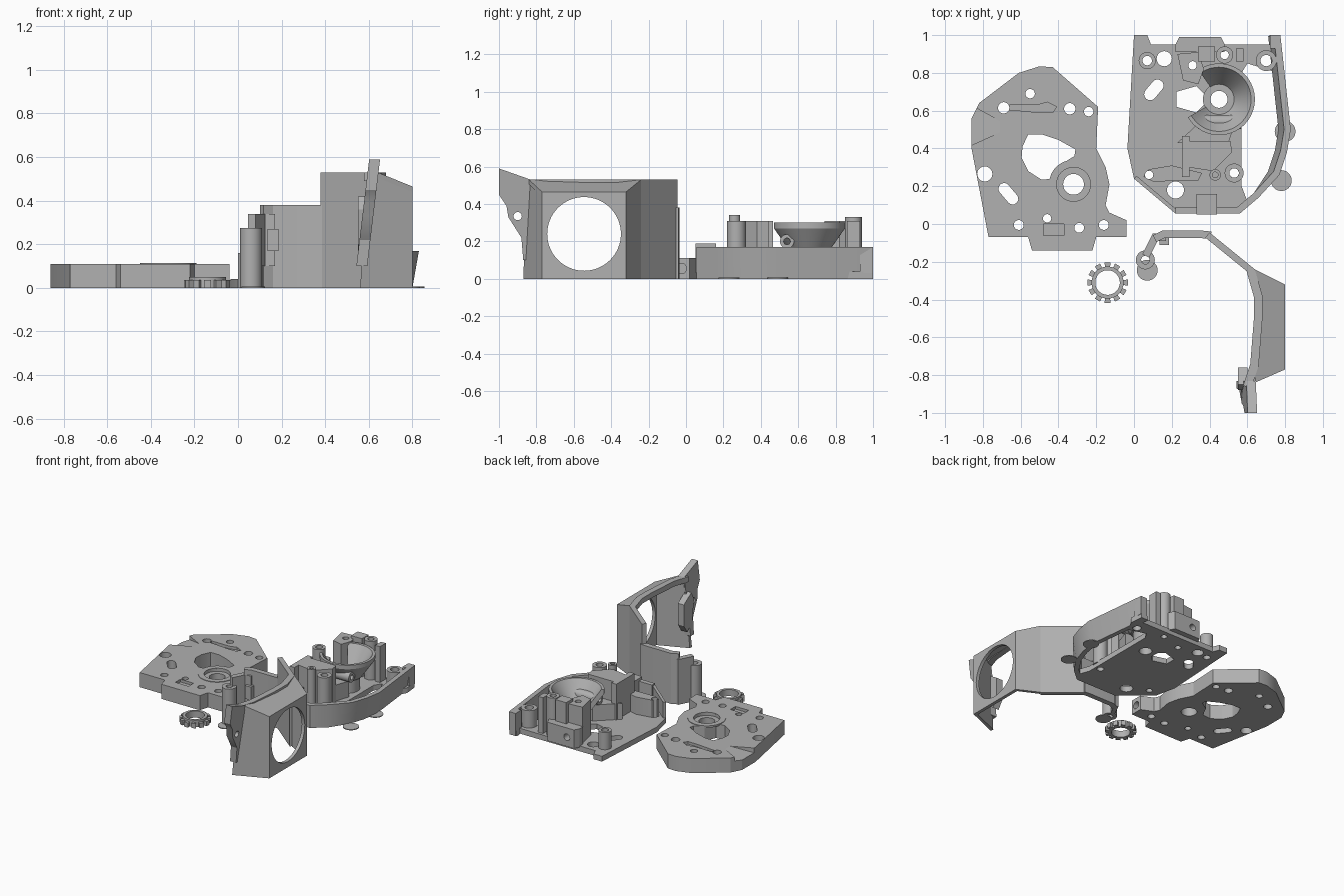
import bpy, bmesh, math
from mathutils import Vector

grey = bpy.data.materials.new("plain grey")
grey.diffuse_color = (0.44, 0.44, 0.44, 1)

def shade(ob):
    bpy.ops.object.select_all(action='DESELECT')
    ob.select_set(True)
    bpy.context.view_layer.objects.active = ob
    bpy.ops.object.shade_smooth_by_angle(angle=math.radians(25))

def finish(name, bm):
    bmesh.ops.recalc_face_normals(bm, faces=bm.faces)
    me = bpy.data.meshes.new(name)
    bm.to_mesh(me)
    bm.free()
    ob = bpy.data.objects.new(name, me)
    bpy.context.collection.objects.link(ob)
    me.materials.append(grey)
    shade(ob)
    return ob

def loft(name, lo, hi):
    """Solid between two matching outlines."""
    bm = bmesh.new()
    a, b = [bm.verts.new(p) for p in lo], [bm.verts.new(p) for p in hi]
    bm.faces.new(a[::-1])
    bm.faces.new(b)
    for i in range(len(a)):
        j = (i + 1) % len(a)
        bm.faces.new((a[i], a[j], b[j], b[i]))
    return finish(name, bm)

def prism(name, pts, a, b, axis='z'):
    """Closed outline swept from a to b along an axis."""
    put = {'z': lambda p, h: (p[0], p[1], h), 'x': lambda p, h: (h, p[0], p[1]),
           'y': lambda p, h: (p[0], h, p[1])}[axis]
    return loft(name, [put(p, a) for p in pts], [put(p, b) for p in pts])

def circle(x, y, r, n=32):
    return [(x + r * math.cos(2 * math.pi * i / n), y + r * math.sin(2 * math.pi * i / n)) for i in range(n)]

def slot(x, y, length, r, deg):
    a = math.radians(deg)
    u = Vector((math.cos(a), math.sin(a))) * length / 2
    ends = [(1, a - math.pi / 2 + math.pi * i / 8) for i in range(9)] + [(-1, a + math.pi / 2 + math.pi * i / 8) for i in range(9)]
    return [(x + s * u.x + r * math.cos(t), y + s * u.y + r * math.sin(t)) for s, t in ends]

def rect(x0, y0, x1, y1):
    return [(x0, y0), (x1, y0), (x1, y1), (x0, y1)]

def subtract(ob, c):
    m = ob.modifiers.new("cut", 'BOOLEAN')
    m.object, m.operation, m.solver = c, 'DIFFERENCE', 'EXACT'
    bpy.context.view_layer.objects.active = ob
    bpy.ops.object.modifier_apply(modifier="cut")
    bpy.data.objects.remove(c)
    shade(ob)

def cut(ob, outlines, a=-0.1, b=0.8, axis='z'):
    for pts in outlines:
        subtract(ob, prism("cutter", pts, a, b, axis))

def wall(name, path, z0, z1, t, lean=0.0):
    """Wall on the left of a path; lean pulls the foot of it towards -x."""
    P = [Vector(p) for p in path]
    inner = []
    for i, p in enumerate(P):
        d1 = (P[i] - P[i - 1]).normalized() if i else (P[1] - P[0]).normalized()
        d2 = (P[i + 1] - P[i]).normalized() if i < len(P) - 1 else d1
        n = Vector((-d1.y - d2.y, d1.x + d2.x)).normalized()
        inner.append(p + n * t / max(0.5, n.dot(Vector((-d1.y, d1.x)))))
    ob = prism(name, [tuple(p) for p in P + inner[::-1]], z0, z1)
    for v in ob.data.vertices:
        if v.co.z < z0 + 0.001 and v.co.x > 0.68:
            v.co.x -= lean

def sweep(name, x, y, section, a0=0, a1=360, n=48):
    """Closed (radius, z) section turned around a vertical axis."""
    bm = bmesh.new()
    full = a1 - a0 == 360
    rings = []
    for i in range(n if full else n + 1):
        a = math.radians(a0 + (a1 - a0) * i / n)
        rings.append([bm.verts.new((x + r * math.cos(a), y + r * math.sin(a), z)) for r, z in section])
    k = len(section)
    for i in range(n):
        A, B = rings[i], rings[(i + 1) % len(rings)]
        for j in range(k):
            bm.faces.new((A[j], B[j], B[(j + 1) % k], A[(j + 1) % k]))
    if not full:
        bm.faces.new(rings[0])
        bm.faces.new(rings[-1][::-1])
    return finish(name, bm)

def tube(name, x, y, r, hole, z0, z1):
    return sweep(name, x, y, [(hole, z0), (r, z0), (r, z1), (hole, z1)])

# --- cover plate on the left
plate = prism("cover_plate", [(-0.61, 0.8), (-0.5, 0.835), (-0.43, 0.83), (-0.19, 0.62), (-0.2, 0.4),
              (-0.15, 0.3), (-0.13, 0.21), (-0.15, 0.1), (-0.13, 0.06), (-0.04, 0.02), (-0.04, -0.07),
              (-0.2, -0.07), (-0.22, -0.14), (-0.54, -0.14), (-0.56, -0.07), (-0.77, -0.07),
              (-0.86, 0.4), (-0.86, 0.56), (-0.82, 0.64)], 0, 0.11)
cut(plate, [circle(*h) for h in [(-0.55, 0.69, .025), (-0.34, 0.61, .03), (-0.24, 0.595, .025), (-0.69, 0.615, .03),
    (-0.79, 0.265, .04), (-0.61, -0.005, .026), (-0.46, 0.03, .022), (-0.29, -0.02, .026), (-0.16, -0.005, .026),
    (-0.32, 0.21, .055)]])
cut(plate, [slot(-0.665, 0.16, 0.07, 0.03, -50),
            [(-0.59, 0.41), (-0.56, 0.475), (-0.49, 0.475), (-0.4, 0.445), (-0.31, 0.395), (-0.315, 0.36),
             (-0.38, 0.32), (-0.42, 0.24), (-0.49, 0.235), (-0.56, 0.28), (-0.595, 0.35)]])
# recesses, bearing seat and side screw hole
cut(plate, [circle(-0.32, 0.21, 0.09), [(-0.66, 0.605), (-0.5, 0.59), (-0.43, 0.59), (-0.41, 0.62),
            (-0.46, 0.645), (-0.51, 0.63), (-0.66, 0.63)], rect(-0.48, -0.06, -0.37, 0.0)], 0.09, 0.3)
cut(plate, [circle(-0.025, 0.055, 0.028, 20)], -0.12, 0, 'x')
# sloped scoop at the left edge
subtract(plate, loft("wedge", [(-0.92, 0.39, 0.06), (-0.7, 0.49, 0.112), (-0.7, 0.54, 0.112), (-0.92, 0.66, 0.06)],
                     [(-0.92, 0.39, 0.2), (-0.7, 0.49, 0.2), (-0.7, 0.54, 0.2), (-0.92, 0.66, 0.2)]))
tube("cover_bearing_ring", -0.32, 0.21, 0.13, 0.09, 0.1, 0.114)

# --- main body floor and walls
floor = prism("body_floor", [(0, 1), (0.07, 1), (0.09, 0.95), (0.57, 0.95), (0.72, 0.95), (0.72, 1), (0.77, 1),
              (0.78, 0.9), (0.73, 0.81), (0.6, 0.85), (0.57, 0.8), (0.57, 0.2), (0.6, 0.12),
              (0.56, 0.06), (0.22, 0.06), (0, 0.24), (-0.035, 0.4)], 0, 0.04)
cut(floor, [circle(*h) for h in [(0.07, 0.865, .025), (0.16, 0.875, .04), (0.31, 0.84, .022), (0.48, 0.895, .022),
    (0.7, 0.865, .03), (0.22, 0.18, .045), (0.08, 0.26, .022), (0.45, 0.66, .045), (0.53, 0.27, .025)]])
cut(floor, [slot(0.105, 0.71, 0.06, 0.032, 50),
            [(0.225, 0.62), (0.33, 0.59), (0.37, 0.63), (0.37, 0.69), (0.33, 0.73), (0.225, 0.7)]])
wall("body_side_wall", [(0.22, 0.055), (0.56, 0.055), (0.66, 0.14), (0.77, 0.26), (0.81, 0.38), (0.83, 0.5),
     (0.775, 1.0)], 0, 0.17, 0.035, 0.03)
wall("body_corner_wall", [(0, 0.24), (0.22, 0.055)], 0, 0.16, 0.02)
prism("body_side_lip", rect(0.72, 0.93, 0.775, 1), 0.03, 0.17)

# nozzle bowl and hub
sweep("bowl", 0.45, 0.66, [(0.08, 0.17), (0.17, 0.3), (0.19, 0.3), (0.19, 0.27), (0.1, 0.14), (0.08, 0.14)], -150, 125)
tube("bowl_hub", 0.45, 0.66, 0.085, 0.045, 0.03, 0.17)
prism("bowl_support", [(0.23, 0.43), (0.5, 0.43), (0.54, 0.55), (0.38, 0.57)], 0.03, 0.16)
screw = prism("side_screw_boss", circle(0.54, 0.2, 0.038, 24), 0.34, 0.57, 'x')
cut(screw, [circle(0.54, 0.2, 0.018, 16)], 0.2, 0.7, 'x')
# towers and blocks
prism("center_tower", [(0.29, 0.3), (0.42, 0.28), (0.52, 0.38), (0.51, 0.44), (0.29, 0.44)], 0.03, 0.31)
prism("tower_panel", rect(0.255, 0.25, 0.295, 0.465), 0.03, 0.31)
arm = prism("front_arm", [(0.08, 0.29), (0.05, 0.25), (0.1, 0.225), (0.34, 0.23), (0.36, 0.27), (0.2, 0.31)], 0.03, 0.17)
cut(arm, [circle(0.08, 0.26, 0.022), circle(0.22, 0.18, 0.045)])
block = prism("rear_block", [(0.22, 0.95), (0.24, 0.99), (0.46, 0.99), (0.48, 0.95), (0.48, 0.91), (0.22, 0.91)], 0.03, 0.17)
cut(block, [circle(0.3, 0.1, 0.025, 20)], 0.93, 1.1, 'y')
upper = prism("rear_tower", [(0.26, 0.76), (0.34, 0.74), (0.37, 0.82), (0.34, 0.91), (0.23, 0.9)], 0.03, 0.31)
cut(upper, [circle(0.31, 0.84, 0.022)])
prism("rear_bracket", rect(0.34, 0.86, 0.43, 0.94), 0.03, 0.33)
prism("rear_clip", rect(0.54, 0.86, 0.58, 0.93), 0.03, 0.31)
prism("front_block", rect(0.33, 0.05, 0.44, 0.16), 0.03, 0.19)
for i, (x, y, r, h, z) in enumerate([(0.53, 0.27, .05, .025, .31), (0.43, 0.26, .03, .015, .34),
        (0.07, 0.865, .045, .025, .17), (0.7, 0.865, .055, .03, .17), (0.48, 0.895, .045, .022, .33)]):
    tube(f"body_post_{i + 1}", x, y, r, h, 0.03, z)

# --- fan shroud: curved wall, fan box, hooked end
wall("shroud_curve_low", [(0.41, -0.04), (0.36, -0.035), (0.15, -0.035), (0.1, -0.06)], 0, 0.38, 0.04)
wall("shroud_arm", [(0.17, -0.05), (0.1, -0.05), (0.045, -0.16)], 0.1, 0.34, 0.04)
wall("shroud_arm_foot", [(0.15, -0.05), (0.1, -0.05), (0.045, -0.16)], 0, 0.12, 0.03)
tube("shroud_post", 0.06, -0.19, 0.05, 0.022, 0, 0.275)
prism("shroud_tab", rect(0.135, -0.11, 0.185, -0.07), 0.17, 0.27)
wall("shroud_curve_high", [(0.64, -0.24), (0.4, -0.045)], 0, 0.53, 0.035)
wall("shroud_rim", [(0.62, -0.87), (0.66, -0.75), (0.68, -0.5), (0.68, -0.38), (0.64, -0.24)], 0.49, 0.53, 0.045)
fan_face = prism("fan_face", rect(-0.77, 0, -0.32, 0.465), 0.775, 0.8, 'x')
cut(fan_face, [circle(-0.545, 0.24, 0.197, 64)], 0.7, 0.9, 'x')
for name, quad, thick in [
        ("top", [(0.8, -0.77, 0.465), (0.8, -0.32, 0.465), (0.64, -0.24, 0.53), (0.64, -0.84, 0.53)], (0, 0, -0.025)),
        ("front", [(0.8, -0.77, 0), (0.8, -0.77, 0.465), (0.6, -0.85, 0.53), (0.56, -0.87, 0)], (0, 0.025, 0)),
        ("back", [(0.8, -0.32, 0), (0.8, -0.32, 0.465), (0.63, -0.235, 0.53), (0.63, -0.235, 0)], (0, -0.025, 0))]:
    loft("fan_box_" + name, quad, [Vector(p) + Vector(thick) for p in quad])
hook = prism("shroud_hook", [(-1, 0.59), (-0.83, 0.53), (-0.83, 0.1), (-0.87, 0.1), (-0.88, 0.22), (-0.95, 0.33),
             (-0.96, 0.39), (-1, 0.45)], 0.585, 0.635, 'x')
cut(hook, [circle(-0.9, 0.335, 0.022, 20)], 0.5, 0.8, 'x')
for v in hook.data.vertices:
    v.co.x += (v.co.z - 0.45) * 0.12
prism("shroud_hook_pad", [(-0.8, 0.14), (-0.76, 0.2), (-0.76, 0.36), (-0.85, 0.42), (-0.88, 0.36), (-0.86, 0.2)], 0.55, 0.6, 'x')

# --- toothed ring
tube("ring_gear", -0.14, -0.31, 0.085, 0.065, 0, 0.05)
for i in range(12):
    a = 2 * math.pi * i / 12
    u, v, c = Vector((math.cos(a), math.sin(a))), Vector((-math.sin(a), math.cos(a))), Vector((-0.14, -0.31))
    prism(f"gear_tooth_{i + 1}", [tuple(c + u * r + v * s) for r, s in
          ((0.08, -0.013), (0.107, -0.016), (0.107, 0.016), (0.08, 0.013))], 0, 0.035)

# --- thin round pads on the ground
for i, (x, y) in enumerate([(0.07, -0.245), (0.8, 0.49), (0.78, 0.23)]):
    prism(f"ground_pad_{i + 1}", circle(x, y, 0.055), 0, 0.006)
